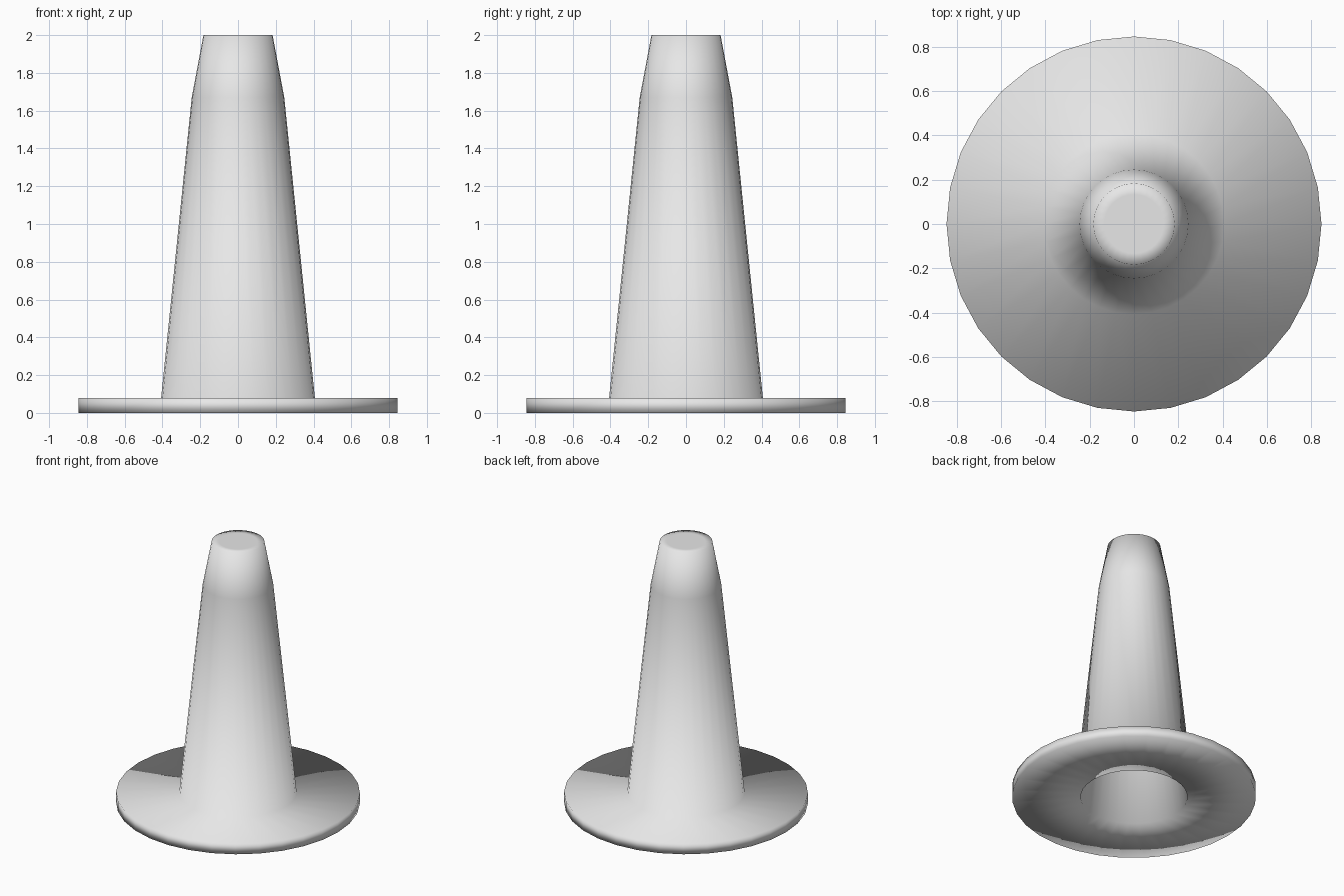
import bpy
import bmesh
from math import cos, sin, tau

SIDES = 32

cube = bpy.data.objects.get("Cube")
if cube:
    bpy.data.objects.remove(cube, do_unlink=True)

# Plain grey plastic
grey = bpy.data.materials.new("plain_grey")
grey.use_nodes = True
colour = (0.8, 0.8, 0.8, 1.0)
grey.diffuse_color = colour
grey.node_tree.nodes["Principled BSDF"].inputs["Base Color"].default_value = colour


def lathe(name, profile, material):
    """Turn a (radius, height) profile about z and close both ends."""
    bm = bmesh.new()
    rings = []
    for radius, z in profile:
        rings.append([bm.verts.new((radius * cos(tau * i / SIDES),
                                    radius * sin(tau * i / SIDES), z))
                      for i in range(SIDES)])
    for a, b in zip(rings, rings[1:]):
        for i in range(SIDES):
            j = (i + 1) % SIDES
            bm.faces.new((a[i], a[j], b[j], b[i]))
    bm.faces.new(rings[0])
    bm.faces.new(rings[-1])
    bmesh.ops.recalc_face_normals(bm, faces=bm.faces[:])
    for face in bm.faces:
        face.smooth = True
    mesh = bpy.data.meshes.new(name)
    bm.to_mesh(mesh)
    bm.free()
    mesh.materials.append(material)
    obj = bpy.data.objects.new(name, mesh)
    bpy.context.collection.objects.link(obj)
    return obj


# Hollow cone with a round flange: cap, outer wall, flange, underside, inner wall
lathe("cone_with_base", [
    (0.133, 2.0), (0.183, 2.0),
    (0.245, 1.67), (0.407, 0.08),
    (0.845, 0.08), (0.845, 0.0),
    (0.37, 0.0), (0.2, 1.65), (0.14, 1.95),
], grey)
